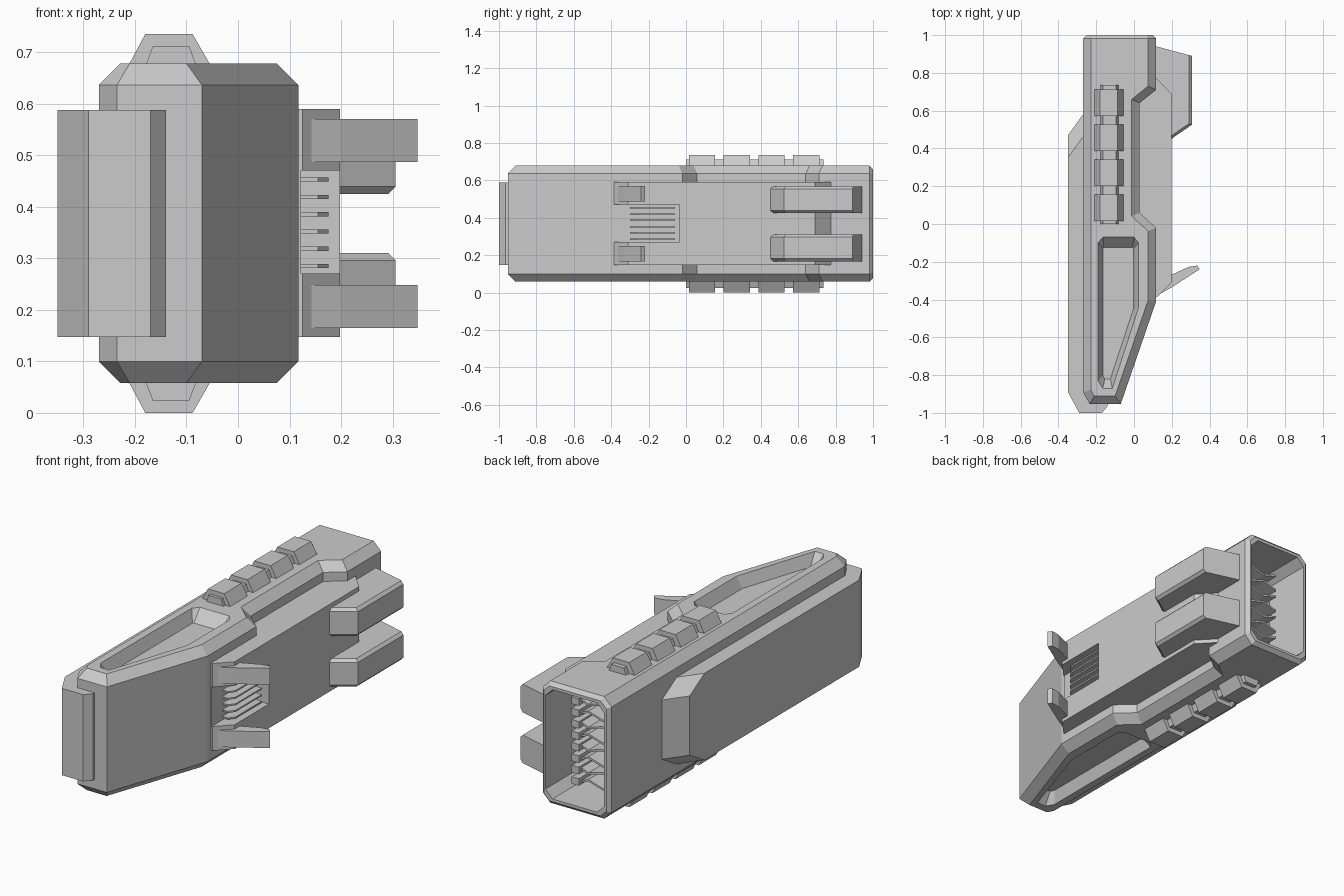
import bpy, bmesh
from mathutils import Vector

if "Cube" in bpy.data.objects:
    bpy.data.objects.remove(bpy.data.objects["Cube"])

ZC = 0.3675  # mirror height: the upper and lower halves match


def loft(name, rings, bevels=()):
    """Closed solid through equal-length rings; bevels = [(edge test, width)]."""
    bm = bmesh.new()
    vs = [[bm.verts.new(p) for p in r] for r in rings]
    n = len(rings[0])
    for a, b in zip(vs, vs[1:]):
        for i in range(n):
            j = (i + 1) % n
            bm.faces.new((a[i], a[j], b[j], b[i]))
    bm.faces.new(vs[0][::-1])
    bm.faces.new(vs[-1])
    bmesh.ops.recalc_face_normals(bm, faces=bm.faces)
    for test, width in bevels:
        edges = [e for e in bm.edges if test(e.verts[0].co, e.verts[1].co)]
        bmesh.ops.bevel(bm, geom=edges, offset=width, segments=1,
                        affect='EDGES', profile=0.5)
    bmesh.ops.recalc_face_normals(bm, faces=bm.faces)
    me = bpy.data.meshes.new(name)
    bm.to_mesh(me)
    bm.free()
    ob = bpy.data.objects.new(name, me)
    bpy.context.collection.objects.link(ob)
    return ob


def slab(name, outline, z0, z1, bevels=()):
    return loft(name, [[(x, y, z) for x, y in outline] for z in (z0, z1)], bevels)


def box(name, x0, x1, y0, y1, z0, z1):
    return slab(name, [(x0, y0), (x1, y0), (x1, y1), (x0, y1)], z0, z1)


def cut(ob, cutter):
    cutter.hide_render = True
    cutter.hide_set(True)
    m = ob.modifiers.new("cut", 'BOOLEAN')
    m.operation = 'DIFFERENCE'
    m.solver = 'EXACT'
    m.object = cutter


def level(a, b):
    return abs(a.z - b.z) < 1e-4


def flip(z, s):
    return ZC + s * (z - ZC)


# Main housing: notched outline with chamfered rims
outline = [(-.27, 1), (.117, 1), (.117, .71), (.03, .64), (.03, .06), (.117, -.02),
           (.117, -.41), (-.07, -.953), (-.235, -.953), (-.27, -.89)]
body = slab("main_housing", outline, .058, .678, [
    (lambda a, b: level(a, b) and min(a.y, b.y) < .999, .042),
    (lambda a, b: min(a.y, b.y) > .999, .018)])

# Hollow rear end
octo = [(-.2, .09), (.05, .09), (.09, .13), (.09, .605),
        (.05, .645), (-.2, .645), (-.24, .605), (-.24, .13)]
cut(body, loft("rear_cavity_cutter", [[(x, y, z) for x, z in octo] for y in (.74, 1.1)]))

# Tapered pockets in the upper and lower faces
rim = [(-.165, -.07), (0, -.07), (.025, -.10), (.025, -.44), (-.115, -.87), (-.165, -.87), (-.19, -.83), (-.19, -.10)]
floor = [(-.16, -.125), (-.01, -.125), (-.003, -.13), (-.003, -.45), (-.125, -.82), (-.155, -.82), (-.165, -.80), (-.165, -.13)]
for s, side in ((1, "upper"), (-1, "lower")):
    top = [(r[0] + .0, r[1]) for r in rim]
    cut(body, loft(side + "_pocket_cutter", [
        [(x, y, flip(.62, s)) for x, y in floor],
        [(x, y, flip(.678, s)) for x, y in top],
        [(x, y, flip(.72, s)) for x, y in top]]))

# Side core filling the notch and standing proud on the right
core = slab("side_core", [(0, .70), (.09, .74), (.117, .775), (.198, .69), (.198, -.31),
                          (.125, -.385), (.08, -.385), (0, -.3)], .147, .59)
cut(core, box("vent_cutter", .122, .3, -.5, -.035, .27, .47))

# Vent ribs
for i in range(6):
    z = .285 + i * .0335
    slab(f"vent_rib_{i + 1}", [(.11, -.30), (.155, -.30), (.176, -.27),
                               (.176, -.06), (.11, -.06)], z - .004, z + .004)

# Left cover plate wrapping round the front
slab("left_cover_plate", [(-.25, .6075), (-.35, .47), (-.35, -.89), (-.29, -1), (-.17, -1),
                          (-.14, -.965), (-.14, -.9), (-.25, -.8)], .147, .588,
     [(lambda a, b: level(a, b) and min(a.y, b.y) > .4, .07)])

# Paired parts, mirrored about mid height
prong = [(.10, .945), (.306, .89), (.306, .525), (.19, .445), (.10, .445)]
fin = [(.11, -.385), (.2, -.335), (.348, -.24), (.335, -.22), (.29, -.227), (.2, -.268), (.12, -.27)]
for s, side in ((1, "upper"), (-1, "lower")):
    # Side rail prongs with softened outer edges
    slab(side + "_prong", prong, flip(.425, s), flip(.568, s),
         [(lambda a, b: level(a, b) and min(a.x, b.x) > .15, .014)])
    # Thumb fins
    slab(side + "_fin", fin, flip(.487, s), flip(.57, s))
    # Rail with four raised blocks
    rail = [(-.185, .66), (-.165, .712), (-.095, .712), (-.075, .66)]
    loft(side + "_rail", [[(x, y, flip(z, s)) for x, z in rail] for y in (0, .735)])
    block = [(-.22, .66), (-.18, .735), (-.088, .735), (-.045, .66)]
    for i in range(4):
        y = .085 + i * .186
        loft(f"{side}_rail_block_{i + 1}",
             [[(x, yy, flip(z, s)) for x, z in block] for yy in (y - .07, y + .07)])

# Contact blades and their end blocks inside the rear cavity
for i in range(9):
    z = .135 + i * .058
    d = .012 if i % 2 else -.012
    box(f"contact_block_{i + 1}", .0, .04, .73, .86, z - .018, z + .018)
    prof = [(-.2, z - d), (-.12, z + d), (-.04, z - d), (.02, z + d)]
    ring = [(x, h - .005) for x, h in prof] + [(x, h + .005) for x, h in prof[::-1]]
    loft(f"contact_blade_{i + 1}", [[(x, y, h) for x, h in ring] for y in (.73, .84)])
